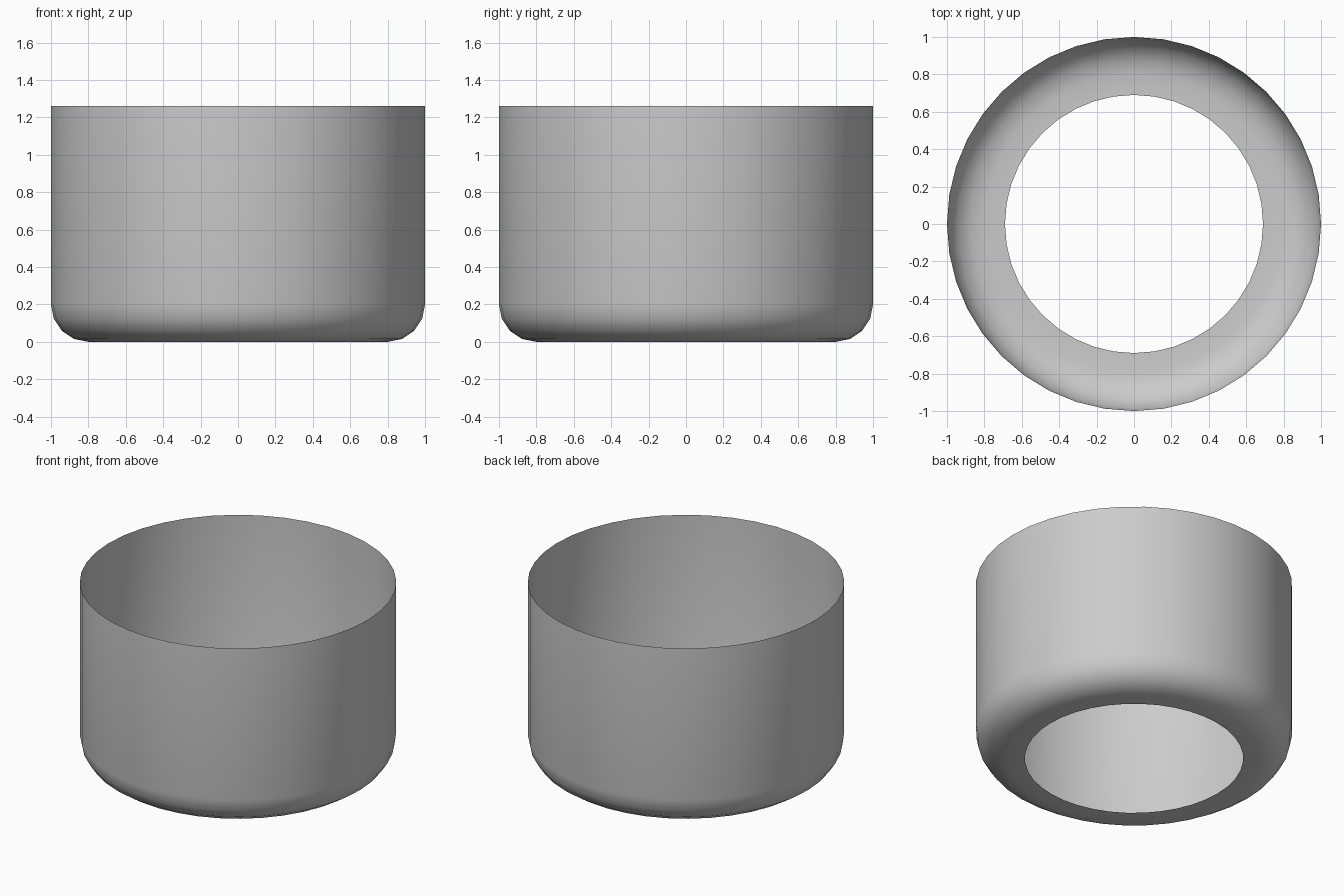
import bpy, bmesh, math

if "Cube" in bpy.data.objects:
    bpy.data.objects.remove(bpy.data.objects["Cube"])

SIDES = 40
HEIGHT, RADIUS, FILLET, HOLE = 1.26, 1.0, 0.2, 0.69

# Profile: rim, straight wall, rounded lower corner, flat bottom ring
profile = [(RADIUS, HEIGHT)]
for i in range(5):
    a = math.radians(22.5 * i)
    profile.append((RADIUS - FILLET + FILLET * math.cos(a), FILLET - FILLET * math.sin(a)))
profile.append((HOLE, 0.0))

# Revolve the profile into an open, single-sheet shell
bm = bmesh.new()
rings = []
for r, z in profile:
    rings.append([bm.verts.new((r * math.cos(2 * math.pi * k / SIDES),
                                r * math.sin(2 * math.pi * k / SIDES), z))
                  for k in range(SIDES)])
for upper, lower in zip(rings, rings[1:]):
    for k in range(SIDES):
        n = (k + 1) % SIDES
        face = bm.faces.new((upper[k], lower[k], lower[n], upper[n]))
        face.smooth = True

mesh = bpy.data.meshes.new("cup_shell")
bm.to_mesh(mesh)
bm.free()
shell = bpy.data.objects.new("cup_shell", mesh)
bpy.context.collection.objects.link(shell)
